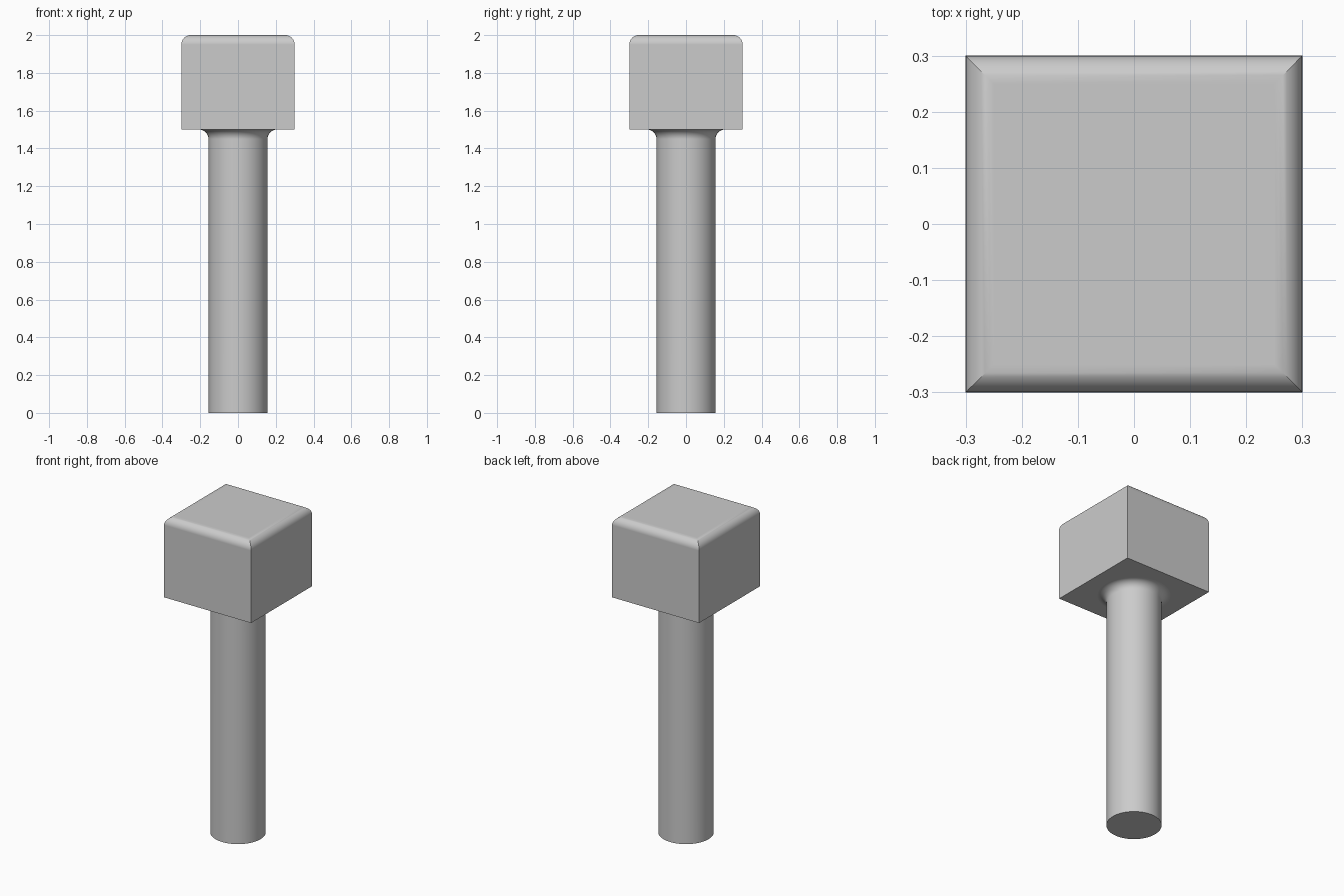
import bpy
import bmesh
from math import sin, cos, pi, sqrt, radians

if "Cube" in bpy.data.objects:
    bpy.data.objects.remove(bpy.data.objects["Cube"], do_unlink=True)

# Plain grey finish
grey = bpy.data.materials.new("plain_grey")
grey.use_nodes = True
colour = (0.6, 0.6, 0.6, 1)
grey.diffuse_color = colour
grey.node_tree.nodes["Principled BSDF"].inputs["Base Color"].default_value = colour


def quarter_arc(centre_r, centre_z, radius, start, end, steps=10):
    """Points of an arc in the (radius, height) plane."""
    angles = [start + (end - start) * i / steps for i in range(steps + 1)]
    return [(centre_r + radius * cos(a), centre_z + radius * sin(a)) for a in angles]


def loft(name, profile, sides, cap_top):
    """Stack regular rings along z, bridge them and cap the ends."""
    bm = bmesh.new()
    turn = pi / sides
    rings = [[bm.verts.new((r * cos(turn + 2 * pi * i / sides),
                            r * sin(turn + 2 * pi * i / sides), z))
              for i in range(sides)] for r, z in profile]
    for low, high in zip(rings, rings[1:]):
        for i in range(sides):
            j = (i + 1) % sides
            bm.faces.new((low[i], low[j], high[j], high[i]))
    bm.faces.new(rings[0][::-1])
    if cap_top:
        bm.faces.new(rings[-1])
    mesh = bpy.data.meshes.new(name)
    bm.to_mesh(mesh)
    bm.free()
    mesh.materials.append(grey)
    obj = bpy.data.objects.new(name, mesh)
    bpy.context.collection.objects.link(obj)
    bpy.ops.object.select_all(action="DESELECT")
    obj.select_set(True)
    bpy.context.view_layer.objects.active = obj
    bpy.ops.object.shade_smooth_by_angle(angle=radians(30))
    weighted = obj.modifiers.new("even_shading", "WEIGHTED_NORMAL")
    weighted.keep_sharp = True
    return obj


HALF, BOTTOM, TOP, ROUND = 0.3, 1.5, 2.0, 0.05
SHAFT_R = 0.156

# Square head with rounded, mitred top edges
head_profile = [(HALF, BOTTOM)] + quarter_arc(HALF - ROUND, TOP - ROUND, ROUND, 0, pi / 2)
loft("square_head", [(r * sqrt(2), z) for r, z in head_profile], 4, True)

# Round shaft flaring into the underside of the head
shaft_profile = [(SHAFT_R, 0)] + quarter_arc(SHAFT_R + ROUND, BOTTOM - ROUND, ROUND, pi, pi / 2)
loft("round_shaft", shaft_profile, 96, False)
